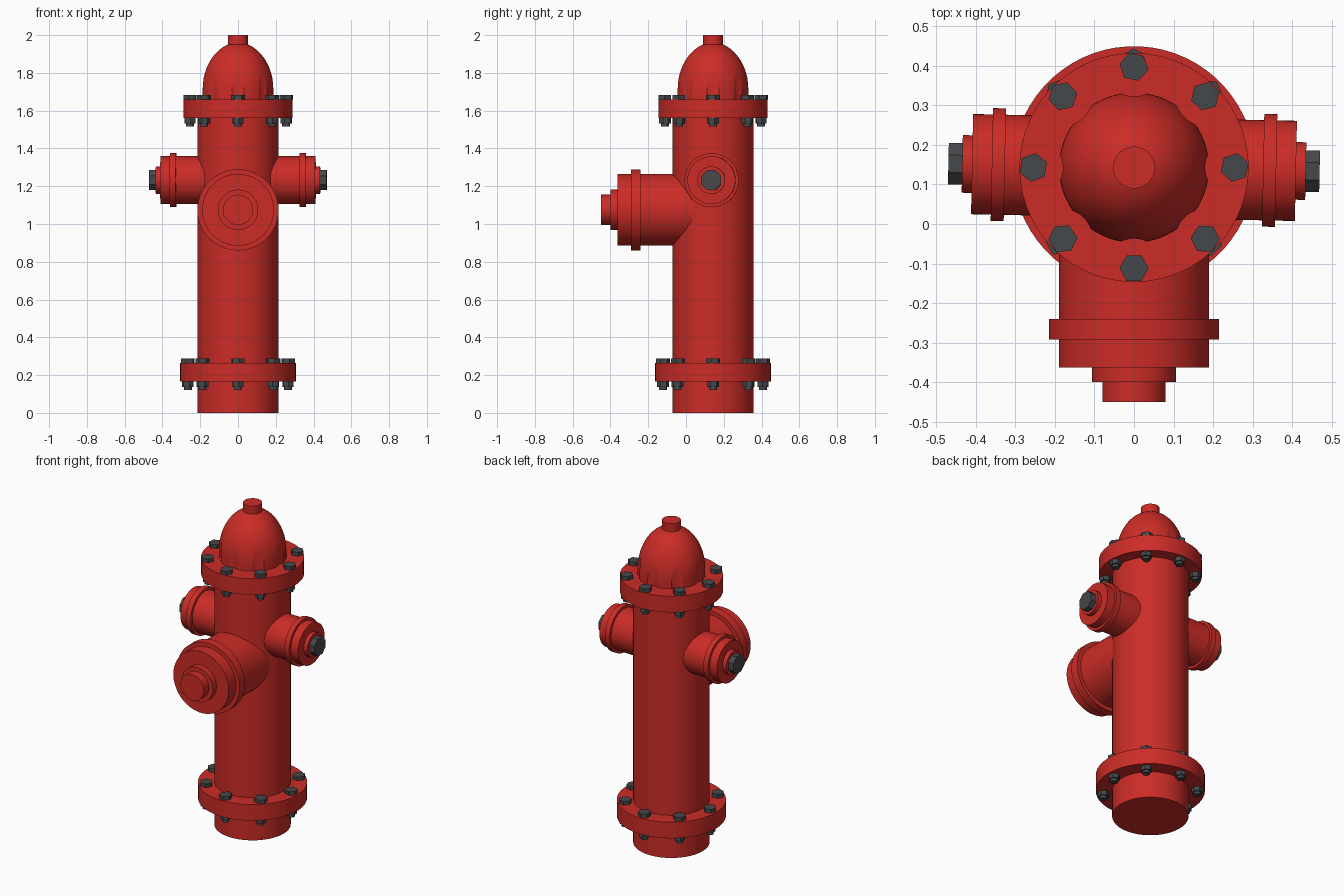
import bpy, bmesh, math, random
from mathutils import Matrix, Vector

if "Cube" in bpy.data.objects:
    bpy.data.objects.remove(bpy.data.objects["Cube"])

random.seed(4)
CY = 0.143  # y of the barrel axis


def material(name, col):
    m = bpy.data.materials.new(name)
    m.diffuse_color = (*col, 1)
    m.use_nodes = True
    m.node_tree.nodes["Principled BSDF"].inputs["Base Color"].default_value = m.diffuse_color
    return m


RED = material("red_paint", (0.60, 0.025, 0.02))
DARK = material("dark_steel", (0.06, 0.065, 0.07))


def finish(name, bm, mat):
    bmesh.ops.recalc_face_normals(bm, faces=bm.faces[:])
    me = bpy.data.meshes.new(name)
    bm.to_mesh(me)
    bm.free()
    me.materials.append(mat)
    ob = bpy.data.objects.new(name, me)
    bpy.context.collection.objects.link(ob)
    return ob


def smooth(ob):
    bpy.ops.object.select_all(action='DESELECT')
    ob.select_set(True)
    bpy.context.view_layer.objects.active = ob
    bpy.ops.object.shade_smooth_by_angle(angle=math.radians(30))


def lathe(name, profile, matrix, mat=RED, n=64):
    """Revolve (radius, height) points about local z, cap both ends."""
    bm = bmesh.new()
    rings = [[bm.verts.new((r * math.cos(2 * math.pi * (i + .5) / n),
                            r * math.sin(2 * math.pi * (i + .5) / n), z))
              for i in range(n)] for r, z in profile]
    for a, b in zip(rings, rings[1:]):
        for i in range(n):
            j = (i + 1) % n
            bm.faces.new((a[i], a[j], b[j], b[i]))
    bm.faces.new(rings[0])
    bm.faces.new(rings[-1])
    bm.transform(matrix)
    return finish(name, bm, mat)


def prism(bm, r, z0, z1, pos, sides, rot=0.0):
    bmesh.ops.create_cone(
        bm, cap_ends=True, segments=sides, radius1=r, radius2=r, depth=z1 - z0,
        matrix=Matrix.Translation((pos.x, pos.y, (z0 + z1) / 2)) @ Matrix.Rotation(rot, 4, 'Z'))


def ring_points(radius):
    for k in range(8):
        a = k * math.pi / 4
        yield Vector((radius * math.cos(a), CY + radius * math.sin(a), 0))


axis = Matrix.Translation((0, CY, 0))

# barrel with both flanges
smooth(lathe("barrel", [(.215, 0), (.215, .165), (.307, .165), (.307, .265), (.215, .265),
                        (.215, 1.56), (.29, 1.56), (.29, 1.66)], axis))

# bonnet dome with flutes cut around the bolts
dome_pts = [(.19, 1.66)]
for i in range(21):
    t = i / 20 * math.acos(.053 / .19)
    dome_pts.append((.19 * math.cos(t), 1.70 + .26 * math.sin(t)))
dome_pts.append((.053, 2.0))
dome = lathe("bonnet", dome_pts, axis)
bm = bmesh.new()
for p in ring_points(.255):
    prism(bm, .075, 1.6, 1.95, p, 48)
cutter = finish("flute_cutter", bm, RED)
cutter.hide_render = True
mod = dome.modifiers.new("flutes", 'BOOLEAN')
mod.operation = 'DIFFERENCE'
mod.solver = 'EXACT'
mod.object = cutter
bpy.context.view_layer.objects.active = dome
bpy.ops.object.modifier_apply(modifier=mod.name)
bpy.data.objects.remove(cutter)
smooth(dome)

# flange bolts: head above, nut and stud end below
for name, radius, low, high in (("lower_bolts", .265, .165, .265), ("upper_bolts", .255, 1.56, 1.66)):
    bm = bmesh.new()
    for p in ring_points(radius):
        prism(bm, .037, high, high + .023, p, 6, random.uniform(0, 1))
        prism(bm, .032, low - .027, low, p, 6, random.uniform(0, 1))
        prism(bm, .021, low - .043, low - .027, p, 16)
    finish(name, bm, DARK)

# large front outlet
front = Matrix.Translation((0, CY, 1.075)) @ Matrix.Rotation(math.pi / 2, 4, 'X')
smooth(lathe("front_outlet", [(.19, .09), (.19, .383), (.215, .383), (.215, .435), (.19, .435),
                              (.19, .506), (.107, .506), (.107, .543), (.08, .543), (.08, .593)], front))

# two side outlets with dark cap nuts
for side, s in (("right", 1), ("left", -1)):
    m = (Matrix.Translation((0, CY, 1.232)) @ Matrix.Rotation(math.radians(-1.2), 4, 'Z')
         @ Matrix.Rotation(s * math.pi / 2, 4, 'Y'))
    smooth(lathe(side + "_outlet", [(.127, .165), (.127, .327), (.143, .327), (.143, .36), (.127, .36),
                                    (.127, .41), (.073, .41), (.073, .435)], m))
    lathe(side + "_cap_nut", [(.057, .435), (.057, .47)], m, DARK, 8)
